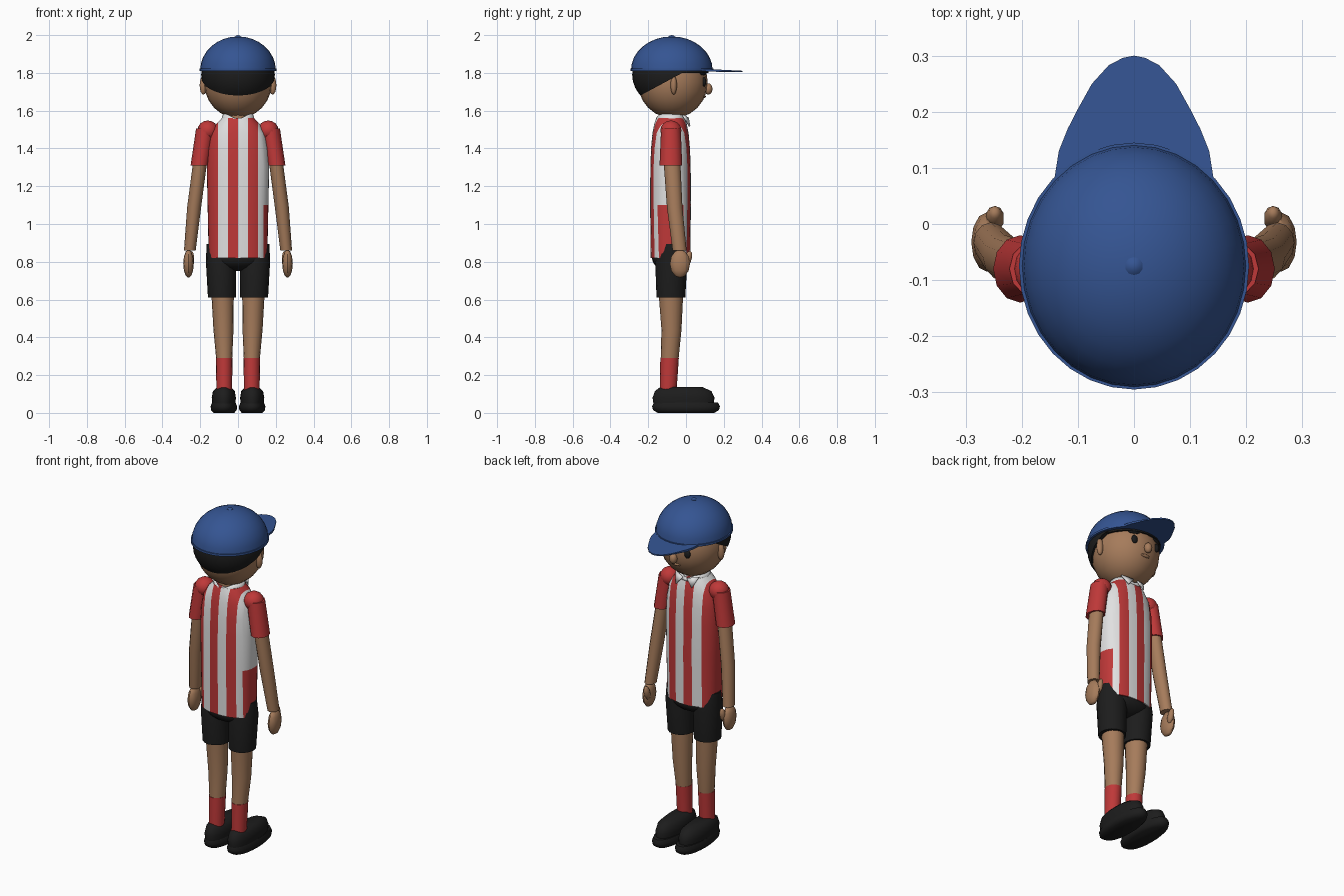
import bpy, bmesh, math
from mathutils import Vector, Matrix

if "Cube" in bpy.data.objects:
    bpy.data.objects.remove(bpy.data.objects["Cube"])


def material(name, rgb):
    m = bpy.data.materials.new(name)
    m.use_nodes = True
    m.diffuse_color = (*rgb, 1)
    node = next(n for n in m.node_tree.nodes if n.type == "BSDF_PRINCIPLED")
    node.inputs["Base Color"].default_value = (*rgb, 1)
    return m


BLUE = material("cap blue", (0.035, 0.09, 0.29))
RED = material("shirt red", (0.52, 0.04, 0.04))
WHITE = material("shirt white", (0.75, 0.75, 0.75))
SKIN = material("skin brown", (0.38, 0.2, 0.105))
BLACK = material("soft black", (0.012, 0.012, 0.012))


def finish(name, bm, mats, angle=40):
    bmesh.ops.recalc_face_normals(bm, faces=bm.faces)
    mesh = bpy.data.meshes.new(name)
    bm.to_mesh(mesh)
    bm.free()
    for m in mats:
        mesh.materials.append(m)
    ob = bpy.data.objects.new(name, mesh)
    bpy.context.collection.objects.link(ob)
    bpy.ops.object.select_all(action="DESELECT")
    ob.select_set(True)
    bpy.context.view_layer.objects.active = ob
    bpy.ops.object.shade_smooth_by_angle(angle=math.radians(angle))
    return ob


def ball(centre, radii, turn=0, axis="X", n=24):
    bm = bmesh.new()
    bmesh.ops.create_uvsphere(bm, u_segments=n, v_segments=n // 2, radius=1)
    place = Matrix.Translation(centre) @ Matrix.Rotation(turn, 4, axis)
    bm.transform(place @ Matrix.Diagonal((*radii, 1)))
    return bm


def cut(bm, point, normal):
    geom = bm.verts[:] + bm.edges[:] + bm.faces[:]
    return bmesh.ops.bisect_plane(bm, geom=geom, plane_co=point, plane_no=normal)


def loft(rings, n=16, square=2, side=1):
    """Stack oval rings given as x, y, z, half width, half depth."""
    bm = bmesh.new()
    rows = []
    for x, y, z, rx, ry in rings:
        row = []
        for i in range(n):
            a = math.tau * i / n
            c, s = math.cos(a), math.sin(a)
            px = math.copysign(abs(c) ** (2 / square), c) * rx
            py = math.copysign(abs(s) ** (2 / square), s) * ry
            row.append(bm.verts.new((side * (x + px), y + py, z)))
        rows.append(row)
    for a, b in zip(rows, rows[1:]):
        for i in range(n):
            j = (i + 1) % n
            bm.faces.new((a[i], a[j], b[j], b[i]))
    bm.faces.new(rows[0])
    bm.faces.new(rows[-1])
    return bm


# Head, hair and nose
finish("head", ball((0, -0.07, 1.75), (0.18, 0.185, 0.19)), [SKIN])
hair = ball((0, -0.075, 1.79), (0.195, 0.21, 0.18), n=32)
hairline = Vector((0, -0.075, 1.77))
slope = Vector((0, -0.54, 1))
cut(hair, hairline, slope)
low = [f for f in hair.faces if (f.calc_center_median() - hairline).dot(slope) < 0]
bmesh.ops.delete(hair, geom=low, context="FACES")
bmesh.ops.holes_fill(hair, edges=[e for e in hair.edges if e.is_boundary])
finish("hair", hair, [BLACK])
finish("hair_band", loft([(0, -0.07, 1.8, 0.186, 0.188),
                          (0, -0.07, 1.83, 0.186, 0.188)], 32), [BLACK])
finish("nose", ball((0, 0.118, 1.715), (0.022, 0.022, 0.03), n=16), [SKIN])

# Cap: dome, rim, button and brim
dome = ball((0, -0.075, 1.815), (0.2, 0.216, 0.178), n=32)
low = [v for v in dome.verts if v.co.z < 1.81]
bmesh.ops.delete(dome, geom=low, context="VERTS")
finish("cap_dome", dome, [BLUE])
finish("cap_rim", loft([(0, -0.075, 1.81, 0.205, 0.22),
                        (0, -0.075, 1.822, 0.205, 0.22)], 32), [BLUE])
finish("cap_button", ball((0, -0.075, 1.99), (0.017, 0.017, 0.01), n=10), [BLUE])
brim = bmesh.new()
outline = [(0.142, 0.08), (0.134, 0.13), (0.118, 0.17), (0.1, 0.205),
           (0.075, 0.25), (0.045, 0.283), (0.02, 0.296)]
outline += [(0, 0.3)] + [(-x, y) for x, y in reversed(outline)]
brim_face = brim.faces.new([brim.verts.new((x, y, 1.822 - 0.05 * (y - 0.08)))
                            for x, y in outline])
lower = bmesh.ops.extrude_face_region(brim, geom=[brim_face])
for v in lower["geom"]:
    if isinstance(v, bmesh.types.BMVert):
        v.co.z -= 0.012 if v.co.y < 0.2 else 0.007
finish("cap_brim", brim, [BLUE])

# Striped shirt
shirt = loft([(0, -0.082, 0.82, 0.155, 0.105), (0, -0.082, 1.1, 0.161, 0.108),
              (0, -0.082, 1.3, 0.165, 0.107), (0, -0.082, 1.4, 0.16, 0.103),
              (0, -0.082, 1.48, 0.145, 0.096), (0, -0.082, 1.53, 0.115, 0.086),
              (0, -0.082, 1.56, 0.085, 0.076)], 40, 2.4)
STRIPE = 0.053
for k in range(-2, 3):
    cut(shirt, (k * STRIPE, 0, 0), (1, 0, 0))
cut(shirt, (0.135, 0, 0), (1, 0, 0))
for f in shirt.faces:
    c = f.calc_center_median()
    band = max(-3, min(2, math.floor(c.x / STRIPE)))
    side_panel = c.x > 0.135 and c.z < 1.1
    f.material_index = 0 if band % 2 or side_panel else 1
finish("striped_shirt", shirt, [RED, WHITE])

# Neck and collar, dipping at the back and the front
finish("neck", loft([(0, -0.08, 1.5, 0.06, 0.06), (0, -0.08, 1.61, 0.06, 0.06)]), [SKIN])
collar = loft([(0, -0.08, 1.54, 0.092, 0.084), (0, -0.08, 1.58, 0.08, 0.08)], 24)
collar.faces.ensure_lookup_table()
bmesh.ops.delete(collar, geom=collar.faces[-2:], context="FACES_ONLY")
for v in collar.verts:
    if v.co.z > 1.56:
        v.co.z = 1.552 + 0.03 * min(1, abs(v.co.x) / 0.06)
collar_ob = finish("collar", collar, [WHITE])
collar_ob.modifiers.new("thickness", "SOLIDIFY").thickness = 0.008

for s, side in ((1, "left"), (-1, "right")):
    # Face details
    finish(side + "_eye", ball((s * 0.075, 0.095, 1.752), (0.019, 0.012, 0.025), n=16), [BLACK])
    finish(side + "_brow", ball((s * 0.075, 0.09, 1.796), (0.034, 0.013, 0.009),
                                -s * 0.35, "Z", n=12), [BLACK])
    finish(side + "_ear", ball((s * 0.183, -0.065, 1.735), (0.02, 0.017, 0.05), n=16), [SKIN])
    # Collar flap
    flap = bmesh.new()
    flap.faces.new([flap.verts.new((s * x, y, z)) for x, y, z in
                    ((0.012, 0.008, 1.56), (0.075, -0.02, 1.575), (0.05, 0.016, 1.515))])
    flap_ob = finish(side + "_collar_flap", flap, [WHITE])
    flap_ob.modifiers.new("thickness", "SOLIDIFY").thickness = 0.008
    # Sleeve and shoulder
    finish(side + "_shoulder", ball((s * 0.16, -0.08, 1.495), (0.055, 0.056, 0.053), n=16), [RED])
    finish(side + "_sleeve", loft([(0.172, -0.08, 1.505, 0.05, 0.052),
                                   (0.203, -0.08, 1.31, 0.048, 0.06)], 12, side=s), [RED])
    # Arm and hand
    finish(side + "_arm", loft([(0.19, -0.08, 1.4, 0.036, 0.042), (0.203, -0.073, 1.31, 0.037, 0.044),
                                (0.232, -0.06, 1.09, 0.037, 0.041),
                                (0.255, -0.034, 0.86, 0.031, 0.037)], 12, side=s), [SKIN])
    finish(side + "_hand", ball((s * 0.262, -0.032, 0.79), (0.028, 0.053, 0.075), n=12), [SKIN])
    finish(side + "_thumb", ball((s * 0.248, 0.01, 0.815), (0.017, 0.02, 0.045), -0.3, n=10), [SKIN])
    # Shorts leg, leg and sock
    finish(side + "_shorts_leg", loft([(0.088, -0.075, 0.895, 0.078, 0.062),
                                       (0.09, -0.078, 0.8, 0.08, 0.085),
                                       (0.085, -0.08, 0.61, 0.074, 0.076)], 16, side=s), [BLACK])
    finish(side + "_leg", loft([(0.082, -0.08, 0.65, 0.06, 0.066), (0.077, -0.077, 0.44, 0.053, 0.053),
                                (0.073, -0.087, 0.28, 0.042, 0.047)], 16, side=s), [SKIN])
    finish(side + "_sock", loft([(0.073, -0.087, 0.29, 0.044, 0.049),
                                 (0.073, -0.095, 0.1, 0.041, 0.044)], 16, side=s), [RED])
    # Shoe with rounded sole
    finish(side + "_shoe", loft([(0.075, -0.013, 0.04, 0.06, 0.158), (0.075, -0.013, 0.08, 0.064, 0.164),
                                 (0.075, -0.015, 0.115, 0.058, 0.15),
                                 (0.075, -0.025, 0.138, 0.035, 0.11)], 24, 2.2, s), [BLACK], 60)
    finish(side + "_sole", loft([(0.075, 0, 0, 0.055, 0.15), (0.075, 0, 0.015, 0.068, 0.174),
                                 (0.075, 0, 0.035, 0.07, 0.18),
                                 (0.075, 0, 0.055, 0.062, 0.17)], 24, 2.2, s), [BLACK], 60)

# Hips joining the shorts, and the mouth
finish("shorts_hips", ball((0, -0.08, 0.82), (0.155, 0.1, 0.07)), [BLACK])
finish("mouth", ball((0, 0.095, 1.675), (0.03, 0.01, 0.009), n=12), [SKIN])
